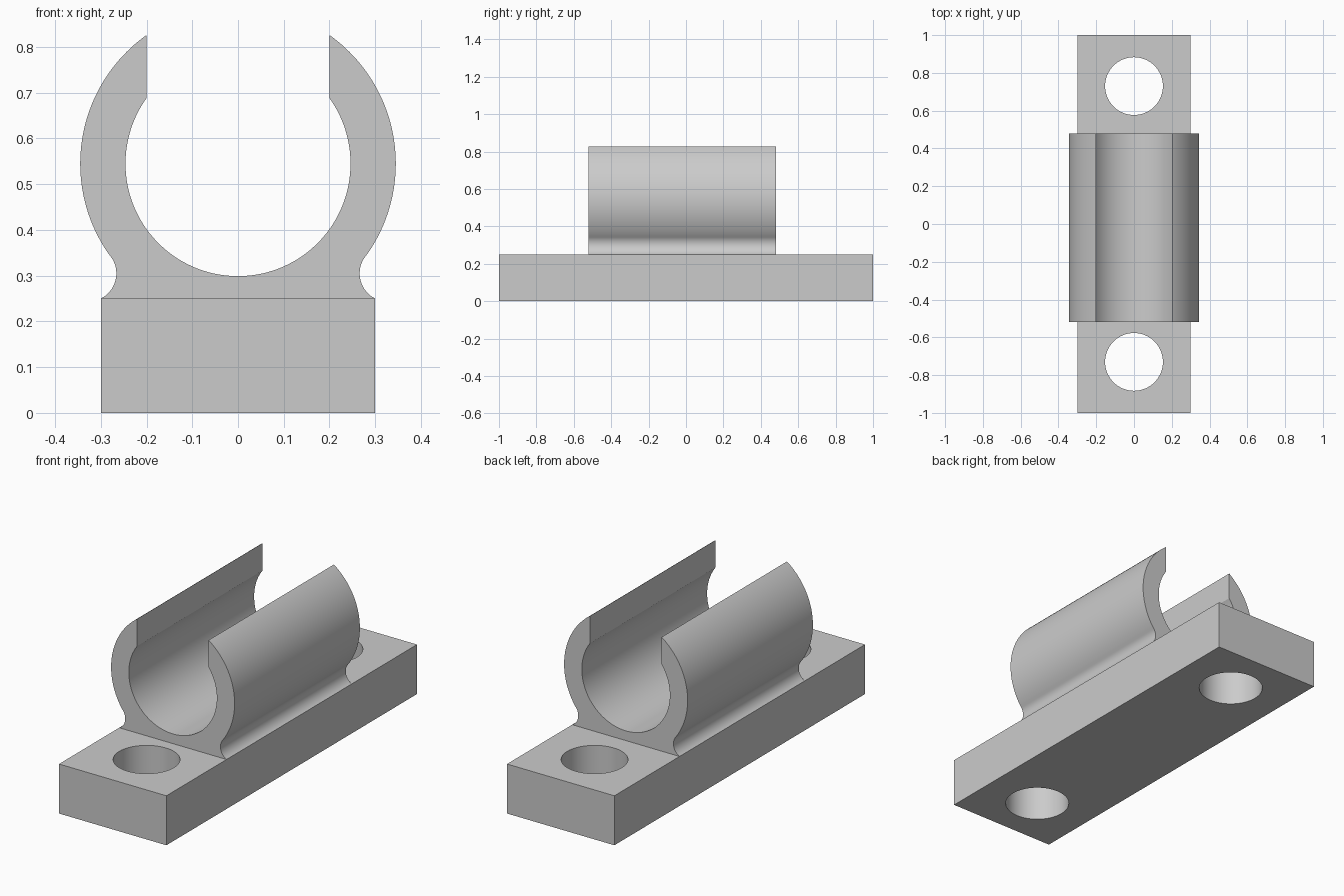
import bpy, bmesh
from math import sin, cos, radians, degrees, sqrt, asin, acos, atan2

if "Cube" in bpy.data.objects:
    bpy.data.objects.remove(bpy.data.objects["Cube"], do_unlink=True)

grey = bpy.data.materials.new("light grey")
grey.use_nodes = True
grey.diffuse_color = (0.6, 0.6, 0.6, 1)
grey.node_tree.nodes["Principled BSDF"].inputs["Base Color"].default_value = (0.6, 0.6, 0.6, 1)

BASE_TOP = 0.25
RING_Z, OUTER, INNER = 0.545, 0.345, 0.246
SLOT = 0.2                      # half width of the clip opening
HOLE_Y, HOLE_R = 0.73, 0.153


def arc(cx, cz, r, start, end, steps):
    """Points on an arc in the xz plane, angles in degrees."""
    angles = [radians(start + (end - start) * i / steps) for i in range(steps + 1)]
    return [(cx + r * cos(a), cz + r * sin(a)) for a in angles]


def prism(name, profile, y0, y1):
    """Extrude a closed xz profile from y0 to y1."""
    bm = bmesh.new()
    face = bm.faces.new([bm.verts.new((x, y0, z)) for x, z in profile])
    moved = bmesh.ops.extrude_face_region(bm, geom=[face])["geom"]
    verts = [v for v in moved if isinstance(v, bmesh.types.BMVert)]
    bmesh.ops.translate(bm, verts=verts, vec=(0, y1 - y0, 0))
    bmesh.ops.recalc_face_normals(bm, faces=bm.faces)
    mesh = bpy.data.meshes.new(name)
    bm.to_mesh(mesh)
    bm.free()
    mesh.materials.append(grey)
    obj = bpy.data.objects.new(name, mesh)
    bpy.context.collection.objects.link(obj)
    return obj


def activate(obj):
    bpy.ops.object.select_all(action='DESELECT')
    obj.select_set(True)
    bpy.context.view_layer.objects.active = obj


# Mounting plate with two bolt holes
plate = prism("mounting_plate",
              [(-0.3, 0), (0.3, 0), (0.3, BASE_TOP), (-0.3, BASE_TOP)], -1, 1)
for y in (-HOLE_Y, HOLE_Y):
    bpy.ops.mesh.primitive_cylinder_add(vertices=64, radius=HOLE_R, depth=1,
                                        location=(0, y, BASE_TOP / 2))
    cutter = bpy.context.object
    cutter.name = "hole_cutter"
    cutter.data.materials.append(grey)
    cutter.hide_render = True
    activate(plate)
    mod = plate.modifiers.new("bolt_hole", 'BOOLEAN')
    mod.operation, mod.solver, mod.object = 'DIFFERENCE', 'EXACT', cutter
    bpy.ops.object.modifier_apply(modifier=mod.name)
    bpy.data.objects.remove(cutter, do_unlink=True)

# Right-hand half of the clip outline: foot fillet, outer arc, inner arc
fillet_x, fillet_z = 0.3275, 0.305
fillet_r = sqrt((fillet_x - 0.3) ** 2 + (fillet_z - BASE_TOP) ** 2)
touch = degrees(atan2(fillet_z - RING_Z, fillet_x))
foot = degrees(atan2(BASE_TOP - fillet_z, 0.3 - fillet_x)) + 360
half = arc(fillet_x, fillet_z, fillet_r, foot, touch + 180, 20)
half += arc(0, RING_Z, OUTER, touch, degrees(acos(SLOT / OUTER)), 48)[1:]
half += arc(0, RING_Z, INNER, degrees(acos(SLOT / INNER)), -90, 56)

# Mirror the half, sharing the point at the bottom of the bore
outline = half + [(-x, z) for x, z in reversed(half[:-1])]
clip = prism("pipe_clip", outline, -0.52, 0.48)

for obj in (plate, clip):
    activate(obj)
    bpy.ops.object.shade_smooth_by_angle(angle=radians(30))
